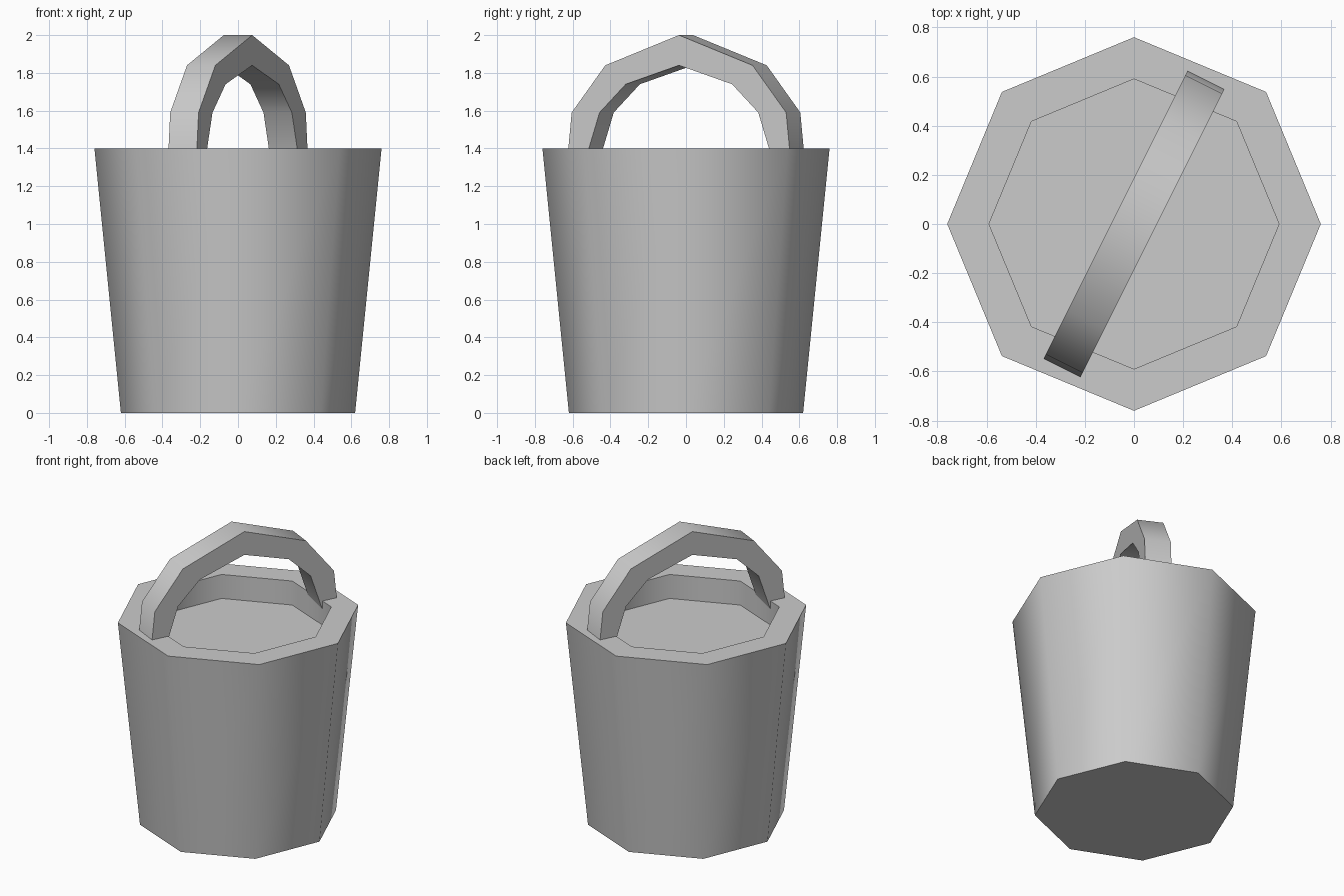
import bpy, bmesh, math
from mathutils import Matrix, Vector

cube = bpy.data.objects.get("Cube")
if cube:
    bpy.data.objects.remove(cube, do_unlink=True)

grey = bpy.data.materials.new("light_grey")
grey.use_nodes = True
colour = (0.6, 0.6, 0.6, 1)
grey.diffuse_color = colour
grey.node_tree.nodes["Principled BSDF"].inputs["Base Color"].default_value = colour


def finish(name, bm, angle):
    bmesh.ops.recalc_face_normals(bm, faces=bm.faces)
    mesh = bpy.data.meshes.new(name)
    bm.to_mesh(mesh)
    bm.free()
    mesh.materials.append(grey)
    obj = bpy.data.objects.new(name, mesh)
    bpy.context.collection.objects.link(obj)
    bpy.ops.object.select_all(action='DESELECT')
    obj.select_set(True)
    bpy.context.view_layer.objects.active = obj
    bpy.ops.object.shade_smooth_by_angle(angle=math.radians(angle))
    return obj


# Bucket: eight-sided rings (radius, height) from base to rim to recessed floor
SIDES = 8
rings = [(0.62, 0), (0.76, 1.4), (0.59, 1.4), (0.59, 1.235)]
bm = bmesh.new()
loops = []
for radius, z in rings:
    loops.append([bm.verts.new((radius * math.cos(math.tau * i / SIDES),
                                radius * math.sin(math.tau * i / SIDES), z))
                  for i in range(SIDES)])
for low, high in zip(loops, loops[1:]):
    for i in range(SIDES):
        j = (i + 1) % SIDES
        bm.faces.new((low[i], low[j], high[j], high[i]))
bm.faces.new(loops[0])
bm.faces.new(loops[-1])
finish("bucket", bm, 50)

# Handle: a faceted arch, mirrored from half outlines (distance, height)
outer = [(0.66, 1.35), (0.635, 1.59), (0.436, 1.84), (0, 2.0)]
inner = [(0.55, 1.35), (0.47, 1.59), (0.315, 1.74), (0, 1.84)]


def arch(half):
    return half + [(-s, z) for s, z in reversed(half[:-1])]


along = Vector((0.447, 0.894, 0))
across = Vector((0.894, -0.447, 0)) * 0.084
bm = bmesh.new()
sections = []
for (so, zo), (si, zi) in zip(arch(outer), arch(inner)):
    sections.append([bm.verts.new(along * s + across * side + Vector((0, 0, z)))
                     for s, z, side in ((so, zo, -1), (so, zo, 1),
                                        (si, zi, 1), (si, zi, -1))])
for a, b in zip(sections, sections[1:]):
    for i in range(4):
        j = (i + 1) % 4
        bm.faces.new((a[i], a[j], b[j], b[i]))
bm.faces.new(sections[0])
bm.faces.new(sections[-1])
finish("handle", bm, 50)
